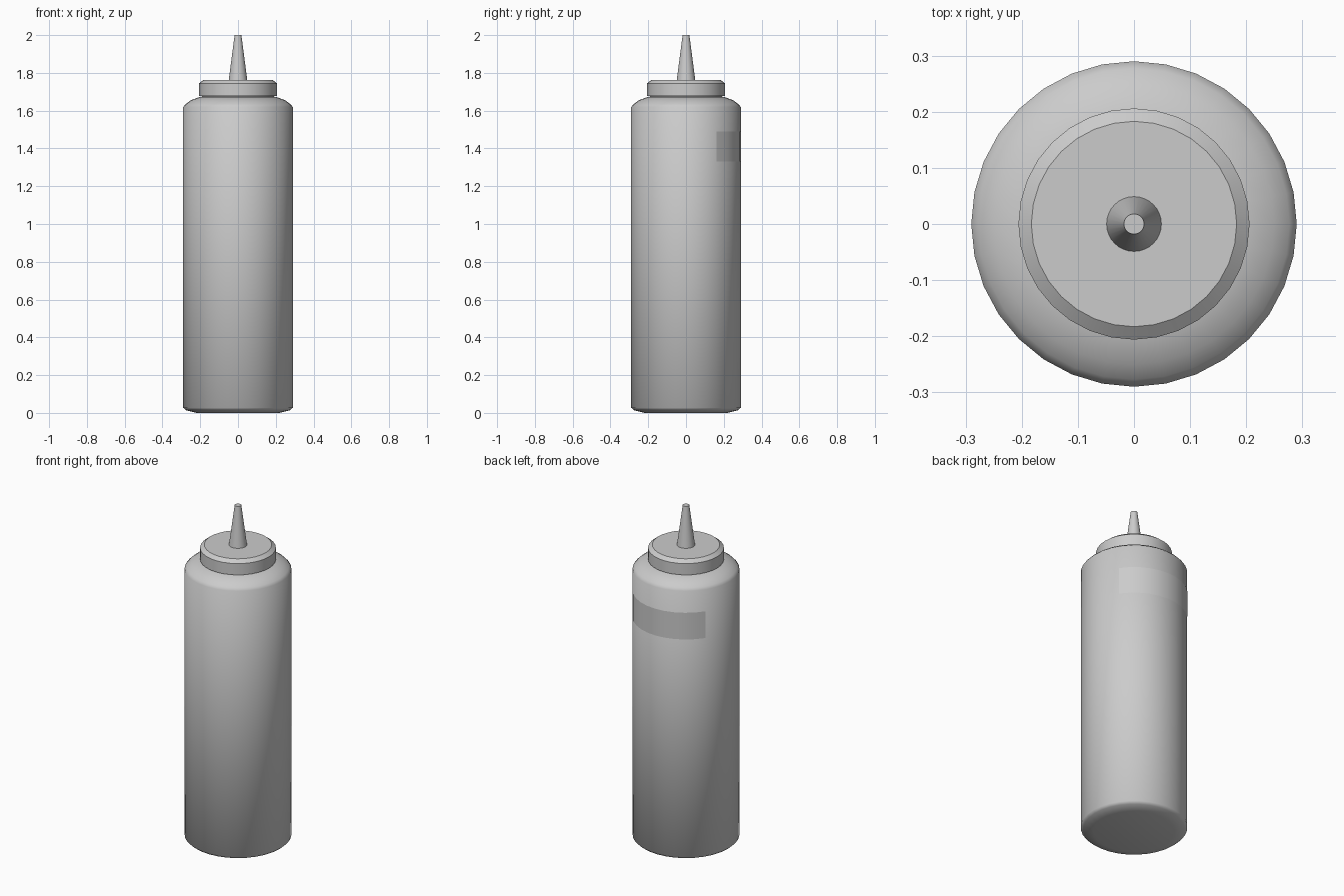
import bpy, bmesh, math

if "Cube" in bpy.data.objects:
    bpy.data.objects.remove(bpy.data.objects["Cube"])

SEG = 32


def lathe(name, profile, smooth_angle=30):
    """Revolve (radius, z) points about z, closing both ends with flat discs."""
    bm = bmesh.new()
    rings = [[bm.verts.new((r * math.cos(2 * math.pi * k / SEG),
                            r * math.sin(2 * math.pi * k / SEG), z))
              for k in range(SEG)] for r, z in profile]
    for low, high in zip(rings, rings[1:]):
        for k in range(SEG):
            n = (k + 1) % SEG
            bm.faces.new((low[k], low[n], high[n], high[k]))
    bm.faces.new(rings[0][::-1])
    bm.faces.new(rings[-1])
    return finish(name, bm, smooth_angle)


def finish(name, bm, smooth_angle):
    mesh = bpy.data.meshes.new(name)
    bm.to_mesh(mesh)
    bm.free()
    obj = bpy.data.objects.new(name, mesh)
    bpy.context.collection.objects.link(obj)
    bpy.ops.object.select_all(action='DESELECT')
    obj.select_set(True)
    bpy.context.view_layer.objects.active = obj
    bpy.ops.object.shade_smooth_by_angle(angle=math.radians(smooth_angle))
    return obj


# Bottle with chamfered foot, rounded shoulder and a short hidden neck
lathe("bottle_body", [(0.22, 0.0), (0.275, 0.014), (0.29, 0.027), (0.29, 1.62),
                      (0.277, 1.635), (0.25, 1.655), (0.205, 1.672),
                      (0.19, 1.674), (0.19, 1.70)], 50)

# Screw cap with bevelled top edge
lathe("cap", [(0.206, 1.677), (0.206, 1.745), (0.183, 1.763)])

# Tapered nozzle
lathe("nozzle", [(0.049, 1.762), (0.018, 2.0)])

# Faint flush panel on the upper back of the bottle
bm = bmesh.new()
columns = []
for k in range(3, 14):
    a = 2 * math.pi * k / SEG
    columns.append([bm.verts.new((0.291 * math.cos(a), 0.291 * math.sin(a), z))
                    for z in (1.33, 1.49)])
for a, b in zip(columns, columns[1:]):
    bm.faces.new((a[0], b[0], b[1], a[1]))
finish("back_panel", bm, 30)
